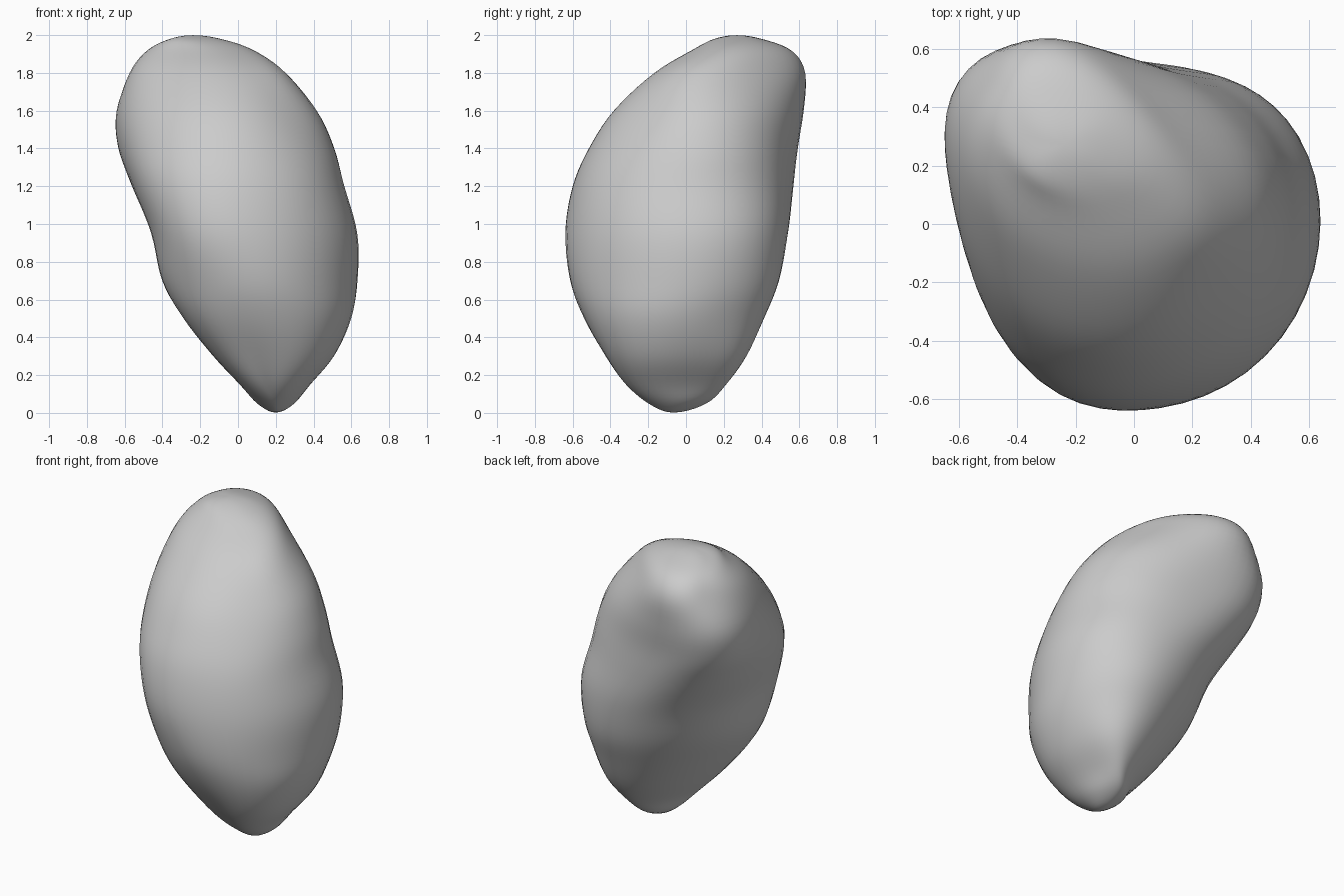
import bpy, bmesh, math

if "Cube" in bpy.data.objects:
    bpy.data.objects.remove(bpy.data.objects["Cube"])

# Horizontal slices: height, then how far the outline reaches in 8 compass
# directions (+x, +x+y, +y, -x+y, and the opposite four as signed coordinates)
SLICES = [
    (0.05, 0.30, 0.24, 0.11, -0.05, 0.10, -0.02, -0.20, -0.30),
    (0.15, 0.38, 0.35, 0.21, 0.01, 0.01, -0.15, -0.31, -0.42),
    (0.30, 0.505, 0.47, 0.32, 0.12, -0.13, -0.29, -0.42, -0.54),
    (0.50, 0.60, 0.55, 0.415, 0.25, -0.29, -0.44, -0.54, -0.62),
    (0.70, 0.635, 0.61, 0.495, 0.37, -0.405, -0.53, -0.615, -0.64),
    (0.95, 0.635, 0.625, 0.54, 0.48, -0.46, -0.60, -0.64, -0.63),
    (1.20, 0.565, 0.57, 0.565, 0.63, -0.56, -0.61, -0.60, -0.57),
    (1.40, 0.51, 0.53, 0.585, 0.74, -0.625, -0.56, -0.515, -0.48),
    (1.60, 0.42, 0.47, 0.62, 0.78, -0.64, -0.47, -0.385, -0.35),
    (1.80, 0.255, 0.36, 0.635, 0.72, -0.575, -0.33, -0.17, -0.17),
    (1.92, 0.085, 0.28, 0.56, 0.64, -0.48, -0.19, 0.03, 0.05),
    (1.98, -0.09, 0.16, 0.40, 0.50, -0.36, -0.11, 0.15, 0.22),
]
BOTTOM, TOP = (0.20, -0.07, 0.0), (-0.24, 0.27, 2.0)
SIDES, STEPS = 48, 5
ANG = [i * math.pi / 4 for i in range(8)]


def tip_row(p):
    return [p[2]] + [p[0] * math.cos(a) + p[1] * math.sin(a) for a in ANG]


def ghost(tip, row):
    """Row mirrored through a tip so the tip closes round."""
    return [row[0]] + [2 * t - r for t, r in zip(tip[1:], row[1:])]


def catmull(a, b, c, d, t):
    return 0.5 * (2 * b + (c - a) * t + (2 * a - 5 * b + 4 * c - d) * t ** 2
                  + (3 * b - a - 3 * c + d) * t ** 3)


def outline(row):
    """Smooth closed ring touching the eight reaches."""
    z, h = row[0], row[1:]
    coef = []
    for k in range(5):
        s = 0.125 if k in (0, 4) else 0.25
        coef.append((s * sum(v * math.cos(k * a) for v, a in zip(h, ANG)),
                     s * sum(v * math.sin(k * a) for v, a in zip(h, ANG))))
    ring = []
    for i in range(SIDES):
        t = 2 * math.pi * i / SIDES
        r = sum(a * math.cos(k * t) + b * math.sin(k * t)
                for k, (a, b) in enumerate(coef))
        dr = sum(k * (b * math.cos(k * t) - a * math.sin(k * t))
                 for k, (a, b) in enumerate(coef[:3]))
        ring.append((r * math.cos(t) - dr * math.sin(t),
                     r * math.sin(t) + dr * math.cos(t), z))
    return ring


# Interpolate the slices from tip to tip
rows = [tip_row(BOTTOM)]
rows += [[s[0]] + [v if i < 4 else -v for i, v in enumerate(s[1:])] for s in SLICES]
rows.append(tip_row(TOP))
rows = [ghost(rows[0], rows[1])] + rows + [ghost(rows[-1], rows[-2])]
fine = []
for j in range(1, len(rows) - 2):
    for s in range(STEPS):
        fine.append([catmull(*q, s / STEPS) for q in zip(*rows[j - 1:j + 3])])

# Skin the boulder
bm = bmesh.new()
rings = [[bm.verts.new(p) for p in outline(r)] for r in fine[1:]]
low, high = bm.verts.new(BOTTOM), bm.verts.new(TOP)
for i in range(SIDES):
    n = (i + 1) % SIDES
    bm.faces.new((low, rings[0][n], rings[0][i]))
    bm.faces.new((high, rings[-1][i], rings[-1][n]))
    for a, b in zip(rings, rings[1:]):
        bm.faces.new((a[i], a[n], b[n], b[i]))
for f in bm.faces:
    f.smooth = True
bmesh.ops.recalc_face_normals(bm, faces=bm.faces[:])
mesh = bpy.data.meshes.new("boulder")
bm.to_mesh(mesh)
bm.free()
boulder = bpy.data.objects.new("boulder", mesh)
bpy.context.collection.objects.link(boulder)

# Soften small ripples
smooth = boulder.modifiers.new("soften", 'SMOOTH')
smooth.factor = 0.5
smooth.iterations = 4
